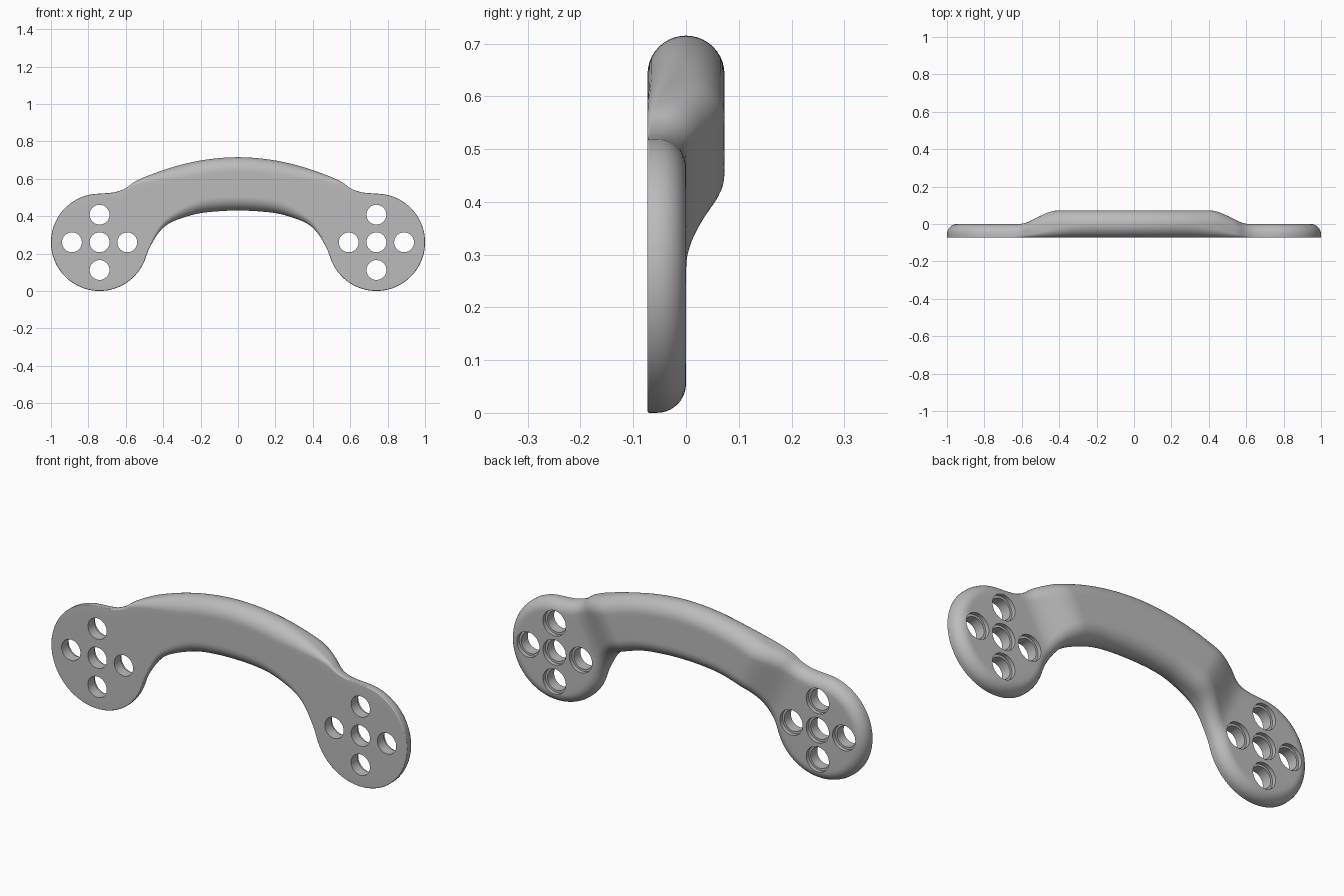
import bpy, bmesh, math
from mathutils import Vector

FRONT, GRIP_R, PAD_R = -0.073, 0.073, 0.055
PAD = Vector((0.74, 0.26))
N, M, K = 160, 12, 10          # outline steps, cross steps, rounding steps

if "Cube" in bpy.data.objects:
    bpy.data.objects.remove(bpy.data.objects["Cube"], do_unlink=True)

metal = bpy.data.materials.new("grey_metal")
metal.use_nodes = True
colour = (0.5, 0.5, 0.5, 1)
metal.diffuse_color = colour
metal.node_tree.nodes["Principled BSDF"].inputs["Base Color"].default_value = colour


def smooth(a, b, x):
    t = min(max((x - a) / (b - a), 0), 1)
    return t * t * (3 - 2 * t)


def pad_arc(a0, a1, steps=60):
    angles = [math.radians(a0 + (a1 - a0) * i / steps) for i in range(steps + 1)]
    return [PAD + Vector((math.cos(a), math.sin(a))) * PAD.y for a in angles]


def spline(pts, steps=16):
    """Smooth curve through the inner points of the list."""
    out = []
    for a, b, c, d in zip(pts, pts[1:], pts[2:], pts[3:]):
        for i in range(1, steps + 1):
            t = i / steps
            out.append(0.5 * (2 * b + (c - a) * t + (2 * a - 5 * b + 4 * c - d) * t * t
                              + (3 * b - a - 3 * c + d) * t ** 3))
    return out


def resample(pts, count):
    lengths = [0]
    for a, b in zip(pts, pts[1:]):
        lengths.append(lengths[-1] + (b - a).length)
    out, k = [], 0
    for i in range(count + 1):
        s = lengths[-1] * i / count
        while k < len(pts) - 2 and lengths[k + 1] < s:
            k += 1
        out.append(pts[k].lerp(pts[k + 1], (s - lengths[k]) / (lengths[k + 1] - lengths[k])))
    return out


def edge_line(arc, points):
    """Right half from pad tip to the middle, then mirrored to the left."""
    pts = [Vector(p) for p in points]
    mid = Vector((-pts[-2].x, pts[-2].y))
    half = resample(arc + spline([arc[-2], arc[-1]] + pts + [mid]), N // 2)
    return half + [Vector((-p.x, p.y)) for p in reversed(half[:-1])]


top = edge_line(pad_arc(0, 88), [(0.66, 0.528), (0.6, 0.55), (0.55, 0.585), (0.45, 0.628),
                                 (0.3, 0.676), (0.15, 0.705), (0, 0.715)])
low = edge_line(pad_arc(0, -164), [(0.468, 0.24), (0.417, 0.32), (0.353, 0.369),
                                   (0.23, 0.41), (0.12, 0.425), (0, 0.43)])

# Closed outline with inward normals
loop = top + low[-2:0:-1]
L = len(loop)
inward = []
for i in range(L):
    t = (loop[(i + 1) % L] - loop[i - 1]).normalized()
    inward.append(Vector((-t.y, t.x)))


def along(p):
    return abs(p.x) - 0.5 * (p.y - 0.45)


def rise(p):
    return 1 - smooth(0.34, 0.6, along(p))


def back_y(p):
    return GRIP_R * rise(p)


def back_radius(p):
    return PAD_R + (GRIP_R - PAD_R) * rise(p)


def front_radius(p):
    return 0.004 + (GRIP_R - 0.004) * (1 - smooth(0.12, 0.64, along(p)))


bm = bmesh.new()


def skin(rows, closed):
    grid = [[bm.verts.new(v) for v in row] for row in rows]
    for a, b in zip(grid, grid[1:]):
        n = len(a)
        for i in range(n if closed else n - 1):
            j = (i + 1) % n
            bm.faces.new((a[i], a[j], b[j], b[i]))


def side(surface, radius, sign):
    """Rounded rim and filled middle of one side; returns its outer ring."""
    rings = []
    for k in range(K + 1):
        a = math.pi / 2 * k / K
        ring = []
        for p, n in zip(loop, inward):
            r = radius(p)
            q = p + n * r * (1 - math.cos(a))
            ring.append(Vector((q.x, surface(q) - sign * r * (1 - math.sin(a)), q.y)))
        rings.append(ring)
    skin(rings, True)
    inner = rings[-1]
    rows = []
    for i in range(N + 1):
        a, b = inner[i], inner[-i]
        row = []
        for j in range(M + 1):
            v = a.lerp(b, j / M)
            if 0 < j < M:
                v.y = surface(Vector((v.x, v.z)))
            row.append(v)
        rows.append(row)
    skin(rows, False)
    return rings[0]


back_rim = side(back_y, back_radius, 1)
front_rim = side(lambda p: FRONT, front_radius, -1)
skin([back_rim, front_rim], True)
bmesh.ops.remove_doubles(bm, verts=bm.verts, dist=0.0002)
bmesh.ops.dissolve_degenerate(bm, edges=bm.edges, dist=0.0001)
bmesh.ops.recalc_face_normals(bm, faces=bm.faces)
mesh = bpy.data.meshes.new("pull_handle")
bm.to_mesh(mesh)
bm.free()
handle = bpy.data.objects.new("pull_handle", mesh)
bpy.context.collection.objects.link(handle)
mesh.materials.append(metal)


# Screw holes with a wider recess at the back
def cut_holes(name, radius, y0, y1):
    hb = bmesh.new()
    for s in (-1, 1):
        for dx, dz in ((0, 0), (1, 0), (-1, 0), (0, 1), (0, -1)):
            made = bmesh.ops.create_cone(hb, cap_ends=True, segments=40, radius1=radius,
                                         radius2=radius, depth=y1 - y0)["verts"]
            for v in made:
                x, y, z = v.co
                v.co = (s * PAD.x + dx * 0.148 + x, (y0 + y1) / 2 - z, PAD.y + dz * 0.148 + y)
    bmesh.ops.recalc_face_normals(hb, faces=hb.faces)
    me = bpy.data.meshes.new(name)
    hb.to_mesh(me)
    hb.free()
    me.materials.append(metal)
    cutter = bpy.data.objects.new(name, me)
    cutter.hide_render = True
    bpy.context.collection.objects.link(cutter)
    mod = handle.modifiers.new(name, "BOOLEAN")
    mod.object, mod.operation, mod.solver = cutter, "DIFFERENCE", "EXACT"
    bpy.ops.object.modifier_apply(modifier=mod.name)
    bpy.data.objects.remove(cutter, do_unlink=True)


bpy.ops.object.select_all(action="DESELECT")
handle.select_set(True)
bpy.context.view_layer.objects.active = handle
cut_holes("screw_holes", 0.053, -0.2, 0.2)
cut_holes("screw_recesses", 0.064, -0.02, 0.2)
bpy.ops.object.shade_smooth_by_angle(angle=math.radians(35))
